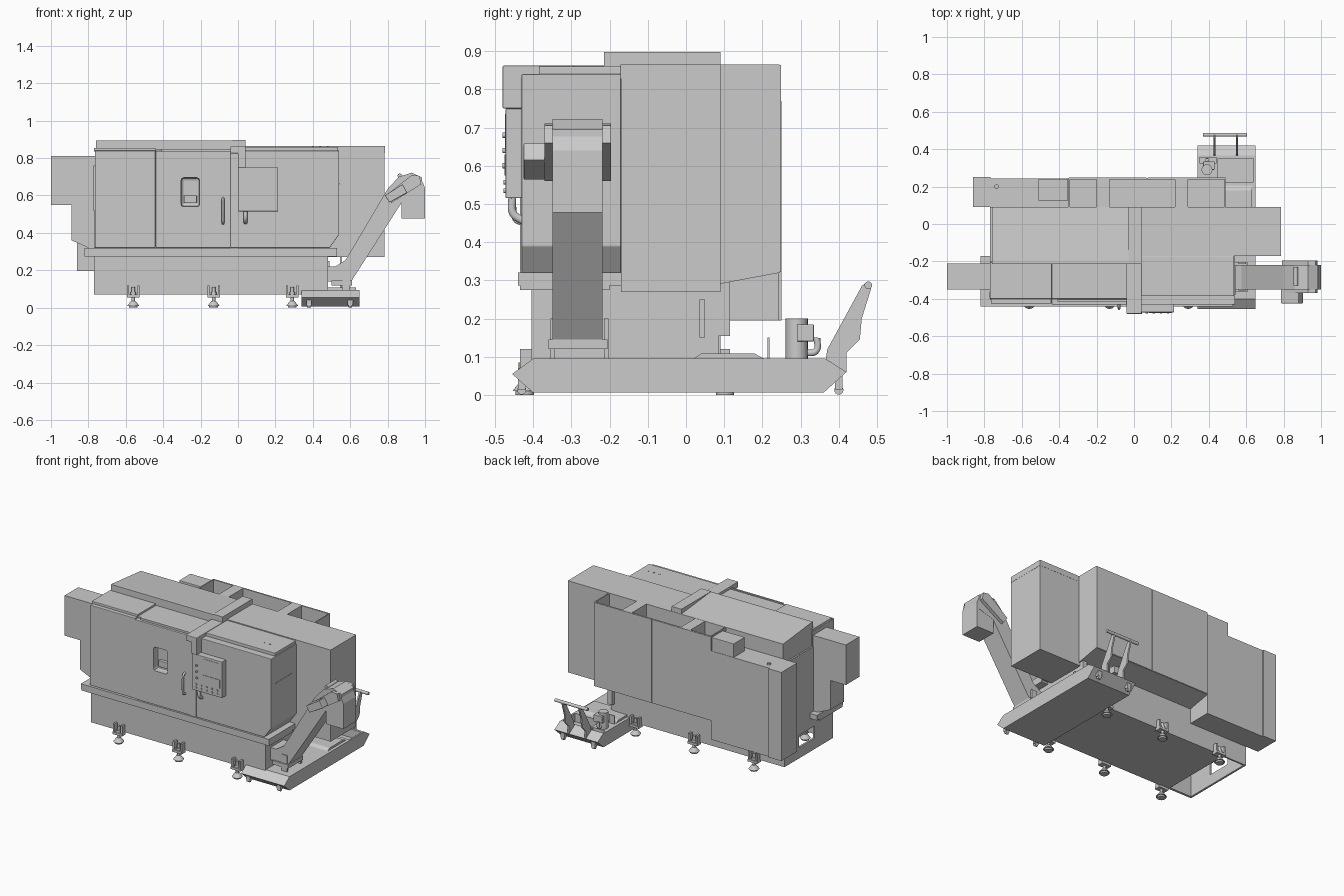
import bpy, bmesh, math
from mathutils import Vector

def finish(name, bm, bevel=0):
    bmesh.ops.recalc_face_normals(bm, faces=bm.faces)
    me = bpy.data.meshes.new(name)
    bm.to_mesh(me)
    bm.free()
    ob = bpy.data.objects.new(name, me)
    bpy.context.collection.objects.link(ob)
    if bevel:
        m = ob.modifiers.new("bevel", 'BEVEL')
        m.width, m.segments = bevel, 2
    return ob

def box(name, x0, x1, y0, y1, z0, z1, bevel=0):
    bm = bmesh.new()
    bmesh.ops.create_cube(bm, size=1)
    for v in bm.verts:
        v.co = ((x0 + x1) / 2 + v.co.x * (x1 - x0), (y0 + y1) / 2 + v.co.y * (y1 - y0),
                (z0 + z1) / 2 + v.co.z * (z1 - z0))
    return finish(name, bm, bevel)

def prism(name, pts, axis, a, b, bevel=0):
    """Extrude an outline: axis 'y' takes (x,z) points, axis 'x' takes (y,z) points."""
    bm = bmesh.new()
    put = (lambda p, t: (p[0], t, p[1])) if axis == 'y' else (lambda p, t: (t, p[0], p[1]))
    f = bm.faces.new([bm.verts.new(put(p, a)) for p in pts])
    r = bmesh.ops.extrude_face_region(bm, geom=[f])
    d = Vector(put((0, 0), b - a))
    bmesh.ops.translate(bm, vec=d, verts=[v for v in r['geom'] if isinstance(v, bmesh.types.BMVert)])
    return finish(name, bm, bevel)

def cyl(name, p, q, r1, r2=None, n=20):
    p, q = Vector(p), Vector(q)
    bm = bmesh.new()
    bmesh.ops.create_cone(bm, cap_ends=True, segments=n, radius1=r1, radius2=r1 if r2 is None else r2,
                          depth=(q - p).length)
    rot = Vector((0, 0, 1)).rotation_difference(q - p)
    for v in bm.verts:
        v.co = rot @ v.co + (p + q) / 2
    for f in bm.faces:
        f.smooth = len(f.verts) == 4
    for e in bm.edges:
        e.smooth = not any(len(f.verts) > 4 for f in e.link_faces)
    return finish(name, bm)

def tube(name, pts, r):
    cu = bpy.data.curves.new(name, 'CURVE')
    cu.dimensions, cu.bevel_depth, cu.bevel_resolution, cu.use_fill_caps = '3D', r, 3, True
    s = cu.splines.new('BEZIER')
    s.bezier_points.add(len(pts) - 1)
    for b, p in zip(s.bezier_points, pts):
        b.co = p
        b.handle_left_type = b.handle_right_type = 'AUTO'
    ob = bpy.data.objects.new(name, cu)
    bpy.context.collection.objects.link(ob)

def cut(ob, cutter):
    cutter.hide_render = True
    cutter.hide_set(True)
    cutter.display_type = 'WIRE'
    m = ob.modifiers.new("cut", 'BOOLEAN')
    m.object, m.solver = cutter, 'EXACT'

# Machine bed, end plate and sill
prism("bed", [(-0.395, 0.07), (0.085, 0.07), (0.085, 0.29), (-0.395, 0.29)], 'x', -0.60, 0.48)
box("bed_front_skirt", -0.77, 0.48, -0.405, -0.39, 0.07, 0.285)
box("bed_rear_skirt", -0.77, 0.45, 0.08, 0.09, 0.07, 0.30)
plate = box("end_plate", -0.77, -0.757, -0.405, 0.09, 0.07, 0.74)
cut(plate, box("end_plate_cutter", -0.80, -0.73, -0.22, -0.06, 0.14, 0.22))
box("sill", -0.82, 0.53, -0.44, -0.17, 0.287, 0.32)
box("sill_drip_edge", -0.82, 0.53, -0.435, -0.20, 0.275, 0.287)
box("side_conduit", 0.47, 0.488, 0.035, 0.05, 0.15, 0.25)
box("side_post", 0.45, 0.482, 0.085, 0.115, 0.155, 0.30)

# Main housing behind the work area, roof of the left half falling to the rear
prism("left_housing", [(-0.215, 0.28), (0.09, 0.28), (0.09, 0.866), (-0.20, 0.895), (-0.215, 0.895)],
      'x', -0.76, 0.04)
box("right_housing", 0.03, 0.784, -0.17, 0.09, 0.27, 0.828)
box("right_housing_hood", 0.03, 0.785, -0.171, 0.091, 0.828, 0.865)

# Front enclosure with sliding door
box("left_front_panel", -0.765, -0.442, -0.425, -0.20, 0.32, 0.84, 0.003)
box("left_roof_cover", -0.77, -0.44, -0.40, -0.205, 0.835, 0.855, 0.003)
door = box("sliding_door", -0.44, -0.04, -0.43, -0.20, 0.32, 0.835, 0.003)
cut(door, box("window_cutter", -0.305, -0.205, -0.5, -0.385, 0.54, 0.695, 0.015))
box("window_frame_sill", -0.29, -0.22, -0.405, -0.38, 0.56, 0.60, 0.003)
box("door_rail", -0.41, -0.04, -0.415, -0.405, 0.83, 0.848)
box("door_roof_step", -0.44, -0.03, -0.40, -0.20, 0.83, 0.845, 0.003)
prism("right_front_panel", [(0.0, 0.32), (0.49, 0.32), (0.54, 0.39), (0.54, 0.84), (0.0, 0.84)],
      'y', -0.43, -0.17, 0.003)
box("right_roof_cover", 0.04, 0.535, -0.385, -0.17, 0.835, 0.86, 0.003)
box("center_post", -0.04, 0.002, -0.435, -0.20, 0.32, 0.84, 0.002)
for i in range(3):
    cyl("roof_bolt", (0.40 + i * 0.04, -0.30, 0.856), (0.40 + i * 0.04, -0.30, 0.862), 0.005, n=10)
box("side_vent", 0.535, 0.542, -0.38, -0.22, 0.66, 0.668)
tube("door_handle", [(-0.08, -0.428, 0.45), (-0.08, -0.446, 0.458), (-0.08, -0.45, 0.48), (-0.08, -0.45, 0.555),
                     (-0.08, -0.446, 0.577), (-0.08, -0.428, 0.585)], 0.007)

# Control arm over the roof and control panel
box("control_arm_rear", -0.03, 0.04, -0.215, 0.09, 0.86, 0.897)
box("control_arm_top", -0.04, 0.04, -0.48, -0.17, 0.825, 0.862, 0.003)
box("control_arm_drop", -0.0, 0.04, -0.48, -0.43, 0.75, 0.86, 0.003)
box("control_panel", 0.0, 0.215, -0.472, -0.43, 0.515, 0.75, 0.003)
box("control_screen", 0.08, 0.195, -0.474, -0.47, 0.64, 0.735)
box("keypad", 0.08, 0.2, -0.475, -0.47, 0.575, 0.63)
for i in range(5):
    for j in range(2):
        x, z = 0.03 + i * 0.038, 0.535 + j * 0.022
        cyl("panel_button", (x, -0.472, z), (x, -0.478, z), 0.006, n=12)
for z in (0.60, 0.64, 0.68):
    cyl("side_button", (0.035, -0.472, z), (0.035, -0.48, z), 0.007, n=14)
tube("panel_hose", [(0.04, -0.455, 0.515), (0.04, -0.452, 0.475), (0.04, -0.425, 0.455)], 0.011)

# Spindle motor box on the left end
prism("left_end_box", [(-1, 0.81), (-0.76, 0.81), (-0.76, 0.32), (-0.80, 0.32), (-0.89, 0.36),
                       (-0.89, 0.55), (-1, 0.55)], 'y', -0.35, -0.21)
box("left_side_cover", -0.773, -0.76, -0.40, -0.36, 0.52, 0.76, 0.004)

# Rear cabinets
rear = prism("rear_cabinet", [(0.085, 0.29), (0.245, 0.32), (0.245, 0.865), (0.085, 0.865)],
             'x', -0.35, 0.49)
for a, b in ((-0.343, -0.20), (-0.13, 0.22), (0.29, 0.483)):
    cut(rear, box("pocket_cutter", a, b, 0.092, 0.237, 0.73, 0.95))
for a, b in ((-0.348, 0.068), (0.074, 0.488)):
    box("rear_door", a, b, 0.24, 0.248, 0.322, 0.864)
box("low_rear_cabinet", -0.77, -0.35, 0.085, 0.242, 0.195, 0.77)
box("low_cabinet_unit", -0.51, -0.352, 0.125, 0.24, 0.765, 0.858, 0.002)
box("rear_end_cabinet", -0.86, -0.768, 0.09, 0.25, 0.195, 0.77)
cyl("lifting_eye", (-0.735, 0.20, 0.765), (-0.735, 0.20, 0.78), 0.012)

# Levelling feet, front and back
for x in (-0.56, -0.13, 0.29):
    for y, s in ((-0.40, -1), (0.08, 1)):
        yc = y + s * 0.022
        for dx in (-0.028, 0.028):
            box("foot_rib", x + dx - 0.006, x + dx + 0.006, min(y, y + s * 0.035), max(y, y + s * 0.035), 0.06, 0.12)
        box("foot_bracket", x - 0.034, x + 0.034, min(y, y + s * 0.04), max(y, y + s * 0.04), 0.055, 0.07)
        cyl("foot_bolt", (x, yc, 0.03), (x, yc, 0.11), 0.009, n=12)
        cyl("foot_nut", (x, yc, 0.07), (x, yc, 0.085), 0.016, n=6)
        cyl("foot_cone", (x, yc, 0.01), (x, yc, 0.036), 0.032, 0.012)
        cyl("foot_pad", (x, yc, 0.0), (x, yc, 0.01), 0.024)

# Coolant tank
tank = prism("coolant_tank", [(-0.455, 0.055), (-0.40, 0.095), (0.365, 0.095), (0.42, 0.06),
                              (0.36, 0.006), (-0.40, 0.006)], 'x', 0.34, 0.65)
cut(tank, box("tank_cutter_a", 0.45, 0.64, 0.225, 0.35, 0.04, 0.2))
cut(tank, box("tank_cutter_b", 0.35, 0.44, 0.325, 0.355, 0.05, 0.2))
prism("tank_cover", [(0.02, 0.095), (0.205, 0.095), (0.18, 0.108), (0.04, 0.108)], 'x', 0.36, 0.63)
box("tank_divider", 0.36, 0.40, 0.213, 0.218, 0.09, 0.15)
for x in (0.38, 0.60):
    for y in (-0.43, 0.40):
        cyl("caster", (x - 0.01, y, 0.013), (x + 0.01, y, 0.013), 0.012, n=16)
        box("caster_fork", x - 0.014, x + 0.014, y - 0.01, y + 0.01, 0.015, 0.05)

# Tank pull handle
arm = [(0.365, 0.09), (0.42, 0.06), (0.42, 0.11), (0.455, 0.145), (0.46, 0.20), (0.485, 0.28),
       (0.475, 0.298), (0.46, 0.285), (0.37, 0.12)]
for x in (0.43, 0.55):
    prism("handle_arm", arm, 'x', x - 0.005, x + 0.005)
cyl("handle_bar", (0.37, 0.477, 0.287), (0.605, 0.477, 0.287), 0.01)

# Coolant pump
cyl("pump_body", (0.39, 0.29, 0.09), (0.39, 0.29, 0.20), 0.029)
box("pump_terminal", 0.37, 0.43, 0.29, 0.335, 0.14, 0.185, 0.003)
tube("pump_hose", [(0.39, 0.31, 0.11), (0.39, 0.34, 0.115), (0.39, 0.343, 0.15)], 0.009)

# Chip conveyor
prism("conveyor", [(0.46, 0.14), (0.605, 0.14), (0.88, 0.57), (0.985, 0.60), (0.985, 0.695), (0.93, 0.722),
                   (0.86, 0.70), (0.80, 0.635), (0.575, 0.255), (0.52, 0.22), (0.46, 0.22)], 'y', -0.35, -0.218)
prism("chip_chute", [(0.875, 0.478), (1.0, 0.478), (1.0, 0.64), (0.975, 0.70), (0.875, 0.62)],
      'y', -0.349, -0.219)
for y in (-0.37, -0.218):
    prism("conveyor_bearing_plate", [(0.79, 0.60), (0.82, 0.56), (0.98, 0.66), (0.97, 0.705), (0.93, 0.71)],
          'y', y, y + 0.022)
prism("conveyor_motor", [(0.785, 0.60), (0.81, 0.562), (0.905, 0.615), (0.88, 0.66)], 'y', -0.425, -0.35, 0.004)
cyl("conveyor_tensioner", (0.865, -0.33, 0.705), (0.865, -0.23, 0.705), 0.012)
box("conveyor_foot", 0.50, 0.61, -0.36, -0.205, 0.12, 0.145)
for y in (-0.355, -0.215):
    box("conveyor_leg", 0.56, 0.60, y, y + 0.012, 0.09, 0.20)
